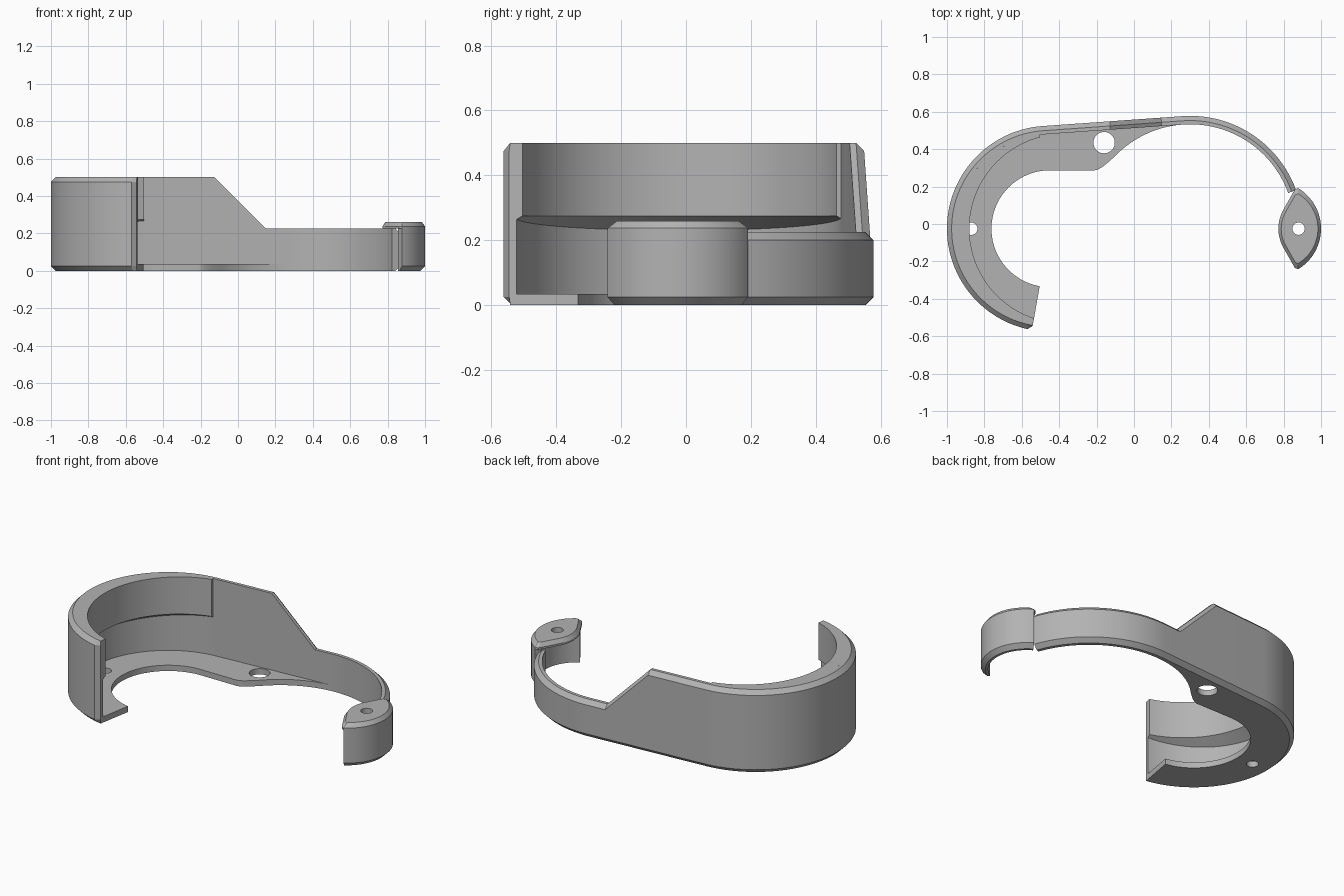
import bpy, bmesh
from math import sin, cos, acos, radians, degrees, sqrt, pi

if "Cube" in bpy.data.objects:
    bpy.data.objects.remove(bpy.data.objects["Cube"])

grey = bpy.data.materials.new("plain grey")
grey.use_nodes = True
grey.diffuse_color = (0.45, 0.45, 0.45, 1)
grey.node_tree.nodes["Principled BSDF"].inputs["Base Color"].default_value = grey.diffuse_color

CY = -0.025                    # both circles share this y
LX, LR = -0.45, 0.55           # large cup centre and radius
RX, RR = 0.30, 0.603           # hook centre and radius
WALL, CH = 0.045, 0.025        # wall thickness, chamfer
TOP, LOW, FLOOR = 0.5, 0.225, 0.035
END = 260                      # angle of the open end of the cup
TAN = degrees(acos((LR - RR) / (RX - LX)))   # direction of the joining side


def polar(cx, r, a):
    return cx + r * cos(radians(a)), CY + r * sin(radians(a))


def span(a, b, n):
    return [a + (b - a) * i / n for i in range(n + 1)]


def finish(name, bm):
    bmesh.ops.recalc_face_normals(bm, faces=bm.faces)
    mesh = bpy.data.meshes.new(name)
    bm.to_mesh(mesh)
    bm.free()
    mesh.materials.append(grey)
    ob = bpy.data.objects.new(name, mesh)
    bpy.context.collection.objects.link(ob)
    return ob


def loft(name, sections):
    """Skin closed loops of equal length and cap both ends."""
    bm = bmesh.new()
    loops = [[bm.verts.new(p) for p in s] for s in sections]
    n = len(loops[0])
    for a, b in zip(loops, loops[1:]):
        for i in range(n):
            j = (i + 1) % n
            bm.faces.new((a[i], a[j], b[j], b[i]))
    bm.faces.new(loops[0])
    bm.faces.new(loops[-1])
    return finish(name, bm)


def drill(ob, x, y, r):
    bm = bmesh.new()
    bmesh.ops.create_cone(bm, cap_ends=True, segments=40, radius1=r, radius2=r, depth=2)
    bmesh.ops.translate(bm, verts=bm.verts, vec=(x, y, 0))
    cutter = finish("drill", bm)
    mod = ob.modifiers.new("hole", 'BOOLEAN')
    mod.object, mod.operation, mod.solver = cutter, 'DIFFERENCE', 'EXACT'
    bpy.context.view_layer.objects.active = ob
    bpy.ops.object.modifier_apply(modifier=mod.name)
    bpy.data.objects.remove(cutter)


def smooth(ob):
    bpy.ops.object.select_all(action='DESELECT')
    ob.select_set(True)
    bpy.context.view_layer.objects.active = ob
    bpy.ops.object.shade_smooth_by_angle(angle=radians(20))


# Outer path: cup arc, straight side, hook arc; each entry is x, y, normal angle
path = [(*polar(LX, LR, a), a) for a in [END] + span(END - 2.6, TAN, 60)]
ax, ay, _ = path[-1]
bx, by = polar(RX, RR, TAN)
SLOPE_A, SLOPE_B = -0.13, 0.145
for x in (SLOPE_A, SLOPE_B):
    path.append((x, ay + (by - ay) * (x - ax) / (bx - ax), TAN))
path += [(*polar(RX, RR, a), a) for a in span(TAN, 20, 40)]


def inset(p, d):
    x, y, a = p
    return x - d * cos(radians(a)), y - d * sin(radians(a))


# Outer wall, stepping down from the cup to the hook
sections = []
for i, p in enumerate(path):
    t = min(max((p[0] - SLOPE_A) / (SLOPE_B - SLOPE_A), 0), 1)
    zt = TOP + (LOW - TOP) * t
    out = 0.022 if i == 0 else 0        # bevelled open end
    profile = [(out, CH), (CH, 0), (WALL, 0), (WALL, zt), (CH, zt), (out, zt - CH)]
    sections.append([(*inset(p, d), z) for d, z in profile])
outer_wall = loft("outer_wall", sections)

# Inner lip: the cup bore shifted sideways, with a sloping underside
BORE, SHIFT = LR - WALL, 0.075
sections = []
for a in span(96, END, 60):
    c, s = cos(radians(a)), sin(radians(a))
    r = SHIFT * c + sqrt(BORE ** 2 - (SHIFT * s) ** 2)
    drop = 0.275 - 0.6 * (BORE - r)
    sections.append([(*polar(LX, q, a), z) for q, z in
                     ((BORE, TOP), (r, TOP), (r, 0.275), (BORE, drop))])
inner_lip = loft("inner_lip", sections)

# Floor flange
outline = [inset(p, WALL) for p in path if p[2] >= TAN]
outline += [polar(RX, RR - WALL, a) for a in span(TAN - 1, 134, 24)]
p0, p1, p2 = outline[-1], (-0.178, 0.287), (-0.21, 0.287)
for t in span(0.125, 1, 7):
    outline.append(tuple(u * (1 - t) ** 2 + 2 * v * t * (1 - t) + w * t * t
                         for u, v, w in zip(p0, p1, p2)))
outline += [polar(LX, 0.312, a) for a in span(90, END, 60)]
floor = loft("floor_flange", [[(x, y, z) for x, y in outline] for z in (0, FLOOR)])
drill(floor, -0.16, 0.435, 0.057)
drill(floor, -0.87, CY, 0.033)

# Thumb pad: a thin curved wall under a chamfered cap
PX, PR, PA = 0.747, 0.253, 59
profile = [(0, CH), (CH, 0), (0.04, 0), (0.04, LOW), (0, LOW)]
pad_wall = loft("pad_wall", [[(*polar(PX, PR - d, a), z) for d, z in profile]
                             for a in span(-PA, PA, 32)])

rim = [polar(PX, PR, a) for a in span(-PA, PA, 32)]
rim += [(0.86, CY + 0.21)]
rim += [(0.772 + 0.02 * (t / 0.09) ** 2, CY + t) for t in span(0.09, -0.09, 12)]
rim += [(0.86, CY - 0.21)]
hx = 0.88


def cap_ring(scale, z):
    return [(hx + (x - hx) * scale, CY + (y - CY) * scale, z) for x, y in rim]


pad_cap = loft("pad_cap", [cap_ring(1, LOW), cap_ring(1, 0.237), cap_ring(0.86, 0.26)])
drill(pad_cap, hx, CY, 0.033)

for ob in (outer_wall, inner_lip, floor, pad_wall, pad_cap):
    smooth(ob)
